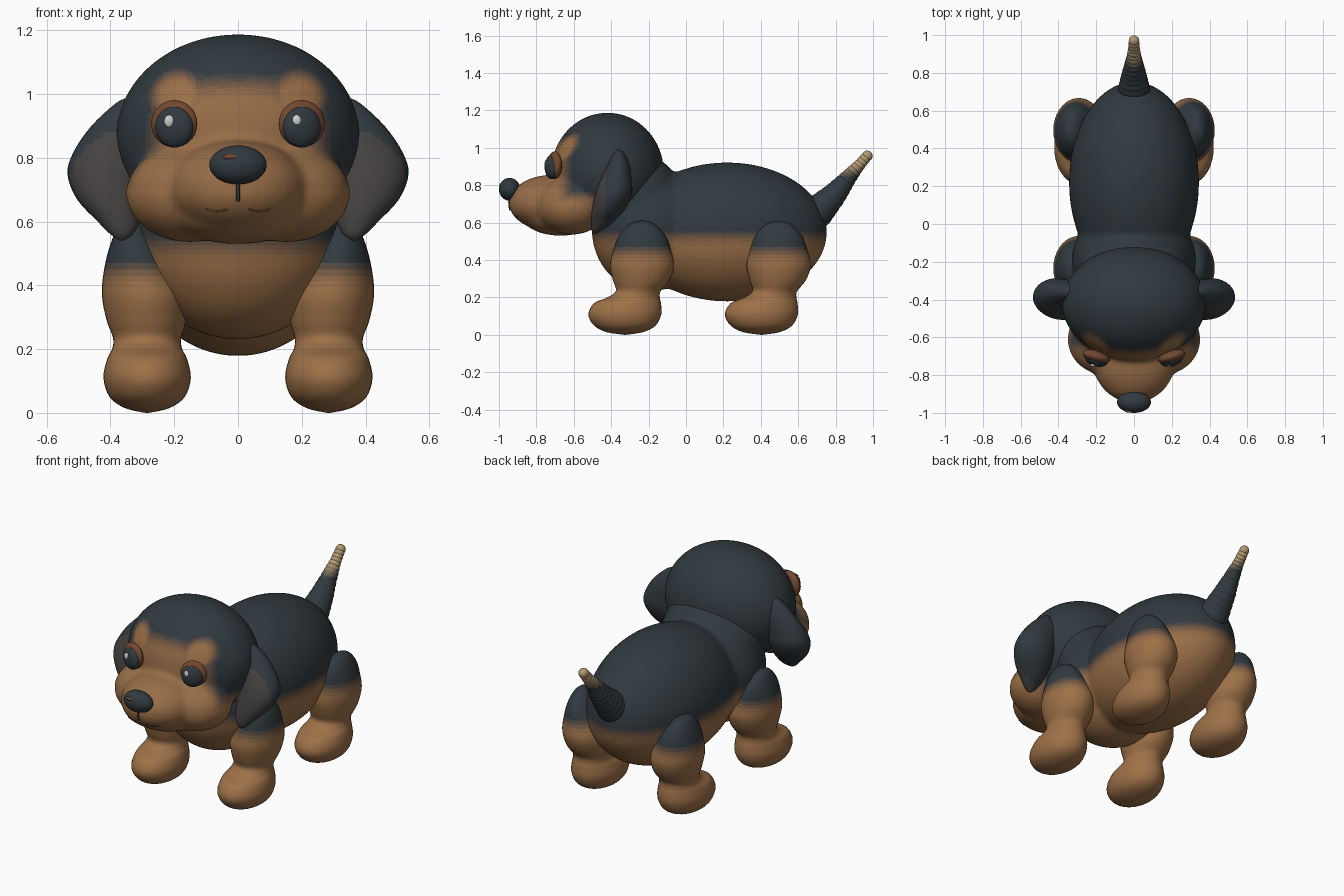
import bpy, bmesh, math
from mathutils import Matrix, Vector

if "Cube" in bpy.data.objects:
    bpy.data.objects.remove(bpy.data.objects["Cube"])

DARK, TAN, CREAM = (0.030, 0.042, 0.050), (0.34, 0.165, 0.065), (0.45, 0.32, 0.17)
N = 12


def mat(name, c):
    m = bpy.data.materials.new(name)
    m.diffuse_color = (*c, 1)
    m.use_nodes = True
    m.node_tree.nodes["Principled BSDF"].inputs["Base Color"].default_value = m.diffuse_color
    return m


def lerp(a, b, t):
    return tuple(x + (y - x) * t for x, y in zip(a, b))


def step(a, b, v):
    t = max(0, min(1, (v - a) / (b - a)))
    return t * t * (3 - 2 * t)


# coat ramp from dark to tan, and from dark to cream for the tail
COAT = [mat("coat_%d" % i, lerp(DARK, TAN, i / (N - 1))) for i in range(N)]
TIP = [mat("tip_%d" % i, lerp(DARK, CREAM, i / (N - 1))) for i in range(N)]
RIM = mat("eyelid_brown", (0.17, 0.065, 0.03))
WHITE = mat("glint_white", (0.7, 0.7, 0.7))


def finish(name, mesh, ramp, fn=None):
    """Link a smooth mesh; fn(centre) in 0..1 picks the ramp colour of each face."""
    ob = bpy.data.objects.new(name, mesh)
    bpy.context.collection.objects.link(ob)
    mesh.materials.clear()
    for m in ramp:
        mesh.materials.append(m)
    for p in mesh.polygons:
        p.use_smooth = True
        if fn:
            p.material_index = round(max(0, min(1, fn(p.center))) * (len(ramp) - 1))
    return ob


def balls(specs, seg=40):
    """Ellipsoids (centre, radii, rotation about z) in one mesh."""
    bm = bmesh.new()
    for c, r, rz in specs:
        M = Matrix.Translation(c) @ Matrix.Rotation(rz, 4, 'Z') @ Matrix.Diagonal((*r, 1))
        bmesh.ops.create_uvsphere(bm, u_segments=seg, v_segments=seg * 2 // 3, radius=1, matrix=M)
    me = bpy.data.meshes.new("balls")
    bm.to_mesh(me)
    bm.free()
    return me


def blend(name, specs, fn, smooth):
    """Fuse ellipsoids into one soft skin."""
    tmp = bpy.data.objects.new("tmp", balls(specs))
    bpy.context.collection.objects.link(tmp)
    r = tmp.modifiers.new("fuse", 'REMESH')
    r.mode, r.voxel_size = 'VOXEL', 0.014
    s = tmp.modifiers.new("soften", 'SMOOTH')
    s.factor, s.iterations = 0.5, smooth
    me = bpy.data.meshes.new_from_object(tmp.evaluated_get(bpy.context.evaluated_depsgraph_get()))
    bpy.data.objects.remove(tmp)
    return finish(name, me, COAT, fn)


def loft(name, secs, side, dy, fn, seg=36, sub=4):
    """Vertical stack of ellipses (z, rx, cx, ry, cy), eased between sections."""
    rows = []
    for i in range(len(secs) - 1):
        p = [Vector(secs[max(0, min(len(secs) - 1, i + k))]) for k in (-1, 0, 1, 2)]
        for j in range(sub):
            t = j / sub
            rows.append(p[1] + (p[2] - p[0]) * t / 2 + (p[0] * 2 - p[1] * 5 + p[2] * 4 - p[3]) * t * t / 2
                        + (p[1] * 3 - p[0] - p[2] * 3 + p[3]) * t ** 3 / 2)
    rows.append(Vector(secs[-1]))
    bm = bmesh.new()
    rings = []
    for z, rx, cx, ry, cy in rows:
        a = [2 * math.pi * k / seg for k in range(seg)]
        rings.append([bm.verts.new((side * (cx + rx * math.cos(w)), cy + dy + ry * math.sin(w), z)) for w in a])
    for a, b in zip(rings, rings[1:]):
        for k in range(seg):
            bm.faces.new((a[k], a[k - 1], b[k - 1], b[k]))
    bm.faces.new(rings[0])
    bm.faces.new(rings[-1])
    bmesh.ops.recalc_face_normals(bm, faces=bm.faces)
    me = bpy.data.meshes.new(name)
    bm.to_mesh(me)
    bm.free()
    return finish(name, me, COAT, fn)


def face_coat(p):
    front = step(-0.60, -0.70, p.y) * step(1.08, 0.98, p.z)
    brow = step(0.10, 0.04, math.hypot(abs(p.x) - 0.19, p.z - 0.99)) * step(-0.5, -0.6, p.y)
    jaw = step(0.78, 0.69, p.z) * step(-0.42, -0.55, p.y)
    return max(front * 0.9, brow, jaw)


# torso: belly, chest and neck
blend("body", [((0, 0.22, 0.55), (0.345, 0.535, 0.372), 0),
               ((0, -0.20, 0.565), (0.33, 0.305, 0.335), 0),
               ((0, -0.27, 0.73), (0.30, 0.245, 0.245), 0)],
      lambda p: step(0.57, 0.46, p.z), 14)

# head: skull, cheeks, muzzle and jaw
head = blend("head", [((0, -0.42, 0.87), (0.382, 0.302, 0.318), 0),
                      ((0.15, -0.61, 0.69), (0.202, 0.19, 0.155), 0),
                      ((-0.15, -0.61, 0.69), (0.202, 0.19, 0.155), 0),
                      ((0, -0.72, 0.705), (0.22, 0.228, 0.15), 0),
                      ((0, -0.67, 0.625), (0.22, 0.20, 0.095), 0)], face_coat, 12)
bpy.context.view_layer.update()

LEG = [(0.61, 0.005, .33, 0.005, -.235), (0.593, .04, .33, .065, -.235), (0.53, .08, .32, .125, -.235),
       (0.45, .115, .305, .155, -.235), (0.37, .135, .292, .172, -.235), (0.29, .125, .287, .15, -.24),
       (0.235, .107, .285, .12, -.255), (0.20, .11, .285, .14, -.28), (0.17, .125, .285, .178, -.312),
       (0.11, .137, .285, .195, -.327), (0.05, .118, .285, .165, -.327), (0.015, .07, .285, .10, -.327),
       (0, .005, .285, .005, -.327)]
EAR = [(0.99, .005, .34, .005, -.36), (0.97, .045, .34, .03, -.36), (0.90, .105, .355, .062, -.362),
       (0.82, .12, .395, .085, -.375), (0.75, .125, .41, .098, -.388), (0.67, .105, .40, .088, -.415),
       (0.60, .065, .375, .058, -.45), (0.56, .035, .365, .03, -.475), (0.54, .005, .365, .005, -.485)]

for s, tag in ((1, "left"), (-1, "right")):
    for dy, end in ((0, "front"), (0.73, "hind")):
        loft("%s_leg_%s" % (end, tag), LEG, s, dy, lambda p: step(0.49, 0.38, p.z))
    # ear with a faint warm front
    loft("ear_" + tag, EAR, s, 0, lambda p: 0.1 if p.y < -0.43 else 0)
    # eyelid rim, eyeball and glint
    finish("eyelid_" + tag, balls([((s * 0.2, -0.702, 0.907), (0.075, 0.034, 0.074), s * 0.3)]), [RIM])
    finish("eye_" + tag, balls([((s * 0.2, -0.718, 0.897), (0.062, 0.035, 0.065), s * 0.3)]), [COAT[0]])
    finish("eye_glint_" + tag, balls([((s * 0.2 - 0.016, -0.747, 0.915), (0.016, 0.010, 0.02), 0)], 16), [WHITE])

# nose with a small sheen
finish("nose", balls([((0, -0.943, 0.778), (0.09, 0.057, 0.061), 0)]), [COAT[0]])
finish("nose_sheen", balls([((-0.025, -0.990, 0.803), (0.026, 0.008, 0.008), 0)], 16), [RIM])


def face_line(name, pts, r, m):
    """Thin tube laid on the face surface through front-view points (x, z)."""
    cu = bpy.data.curves.new(name, 'CURVE')
    cu.dimensions, cu.bevel_depth, cu.bevel_resolution = '3D', r, 2
    sp = cu.splines.new('POLY')
    sp.points.add(len(pts) - 1)
    for q, (x, z) in zip(sp.points, pts):
        hit, loc, _, _ = head.ray_cast(Vector((x, -2, z)), Vector((0, 1, 0)))
        q.co = (x, loc.y if hit else -0.9, z, 1)
    cu.materials.append(m)
    bpy.context.collection.objects.link(bpy.data.objects.new(name, cu))


# groove under the nose and the mouth corners
face_line("nose_groove", [(0, 0.74 - 0.015 * i) for i in range(6)], 0.006, COAT[0])
for s in (1, -1):
    face_line("mouth_%s" % ("left" if s > 0 else "right"),
              [(s * (0.033 + 0.011 * i), 0.640 - 0.008 * math.sin(math.pi * i / 6)) for i in range(7)], 0.003, RIM)

# ridged tail of overlapping balls, cream at the tip
PATH = [(0.70, 0.655, 0.088), (0.79, 0.745, 0.066), (0.86, 0.83, 0.046), (0.92, 0.90, 0.032), (0.970, 0.957, 0.028)]
K = 15
for i in range(K):
    f = i / (K - 1) * (len(PATH) - 1)
    j = min(int(f), len(PATH) - 2)
    y, z, r = lerp(PATH[j], PATH[j + 1], f - j)
    finish("tail_%02d" % i, balls([((0, y, z), (r, r, r), 0)], 24), TIP, lambda p: step(0.84, 0.92, p.z))
